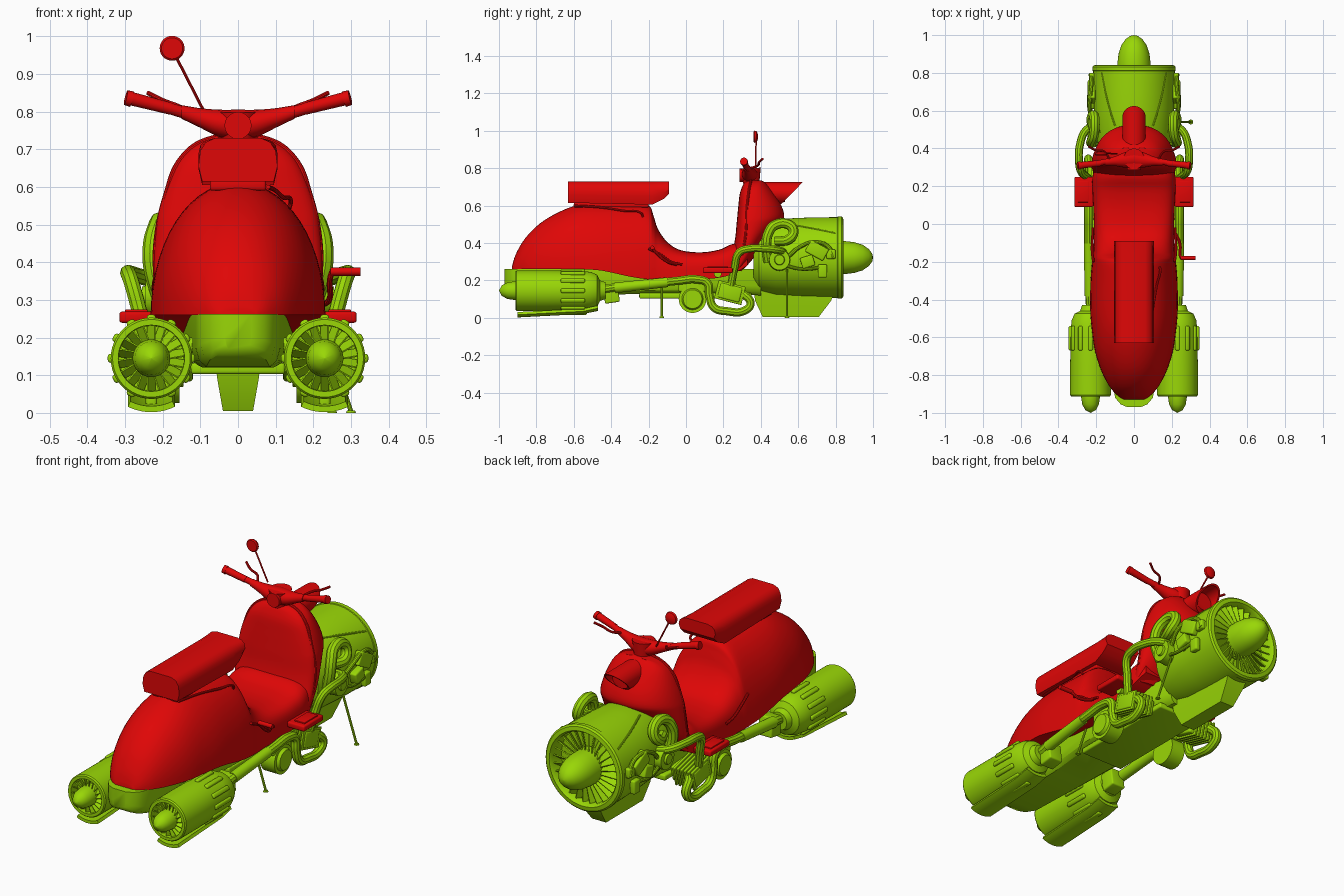
import bpy, bmesh, math
from mathutils import Matrix, Vector

if "Cube" in bpy.data.objects:
    bpy.data.objects.remove(bpy.data.objects["Cube"])

def material(name, col):
    m = bpy.data.materials.new(name)
    m.diffuse_color = col
    m.use_nodes = True
    m.node_tree.nodes["Principled BSDF"].inputs["Base Color"].default_value = m.diffuse_color
    return m

RED = material("red_paint", (0.74, 0.002, 0.002, 1))
GREEN = material("green_metal", (0.32, 0.68, 0.002, 1))
T, R = Matrix.Translation, Matrix.Rotation

def make(name, bm, mat):
    bmesh.ops.remove_doubles(bm, verts=bm.verts, dist=1e-5)
    bmesh.ops.recalc_face_normals(bm, faces=bm.faces)
    me = bpy.data.meshes.new(name)
    bm.to_mesh(me)
    bm.free()
    me.materials.append(mat)
    ob = bpy.data.objects.new(name, me)
    bpy.context.collection.objects.link(ob)
    return ob

def loft(name, rings, mat):
    bm = bmesh.new()
    vs = [[bm.verts.new(p) for p in r] for r in rings]
    n = len(rings[0])
    for a, b in zip(vs, vs[1:]):
        for i in range(n):
            bm.faces.new((a[i], a[(i + 1) % n], b[(i + 1) % n], b[i]))
    bm.faces.new(vs[0])
    bm.faces.new(vs[-1])
    return make(name, bm, mat)

def lathe(name, prof, x, z, mat, n=48):
    """Turn (radius, y) points about an axis along y."""
    ang = [2 * math.pi * i / n for i in range(n)]
    return loft(name, [[(x + max(r, 2e-5) * math.cos(a), y, z + max(r, 2e-5) * math.sin(a)) for a in ang]
                       for r, y in prof], mat)

def radial(name, n, x, y, z, r, size, mat, tilt=0, start=0):
    """Boxes repeated around an axis along y."""
    bm = bmesh.new()
    for i in range(n):
        m = T((x, y, z)) @ R(start + 2 * math.pi * i / n, 4, 'Y') @ T((0, 0, r)) @ R(tilt, 4, 'Z') @ Matrix.Diagonal((*size, 1))
        bmesh.ops.create_cube(bm, size=1, matrix=m)
    return make(name, bm, mat)

def bevel(ob, w, seg=3):
    m = ob.modifiers.new("bevel", 'BEVEL')
    m.width, m.segments = w, seg
    return ob

def box(name, loc, size, mat, rot=0, w=0.008):
    bm = bmesh.new()
    bmesh.ops.create_cube(bm, size=1, matrix=T(loc) @ R(rot, 4, 'X') @ Matrix.Diagonal((*size, 1)))
    return bevel(make(name, bm, mat), w)

def rod(name, a, b, r1, r2, mat, n=20):
    a, b = Vector(a), Vector(b)
    bm = bmesh.new()
    m = T((a + b) / 2) @ (b - a).to_track_quat('Z', 'Y').to_matrix().to_4x4()
    bmesh.ops.create_cone(bm, cap_ends=True, segments=n, radius1=r1, radius2=r2, depth=(b - a).length, matrix=m)
    return make(name, bm, mat)

def tube(name, pts, r, mat, s=1):
    cu = bpy.data.curves.new(name, 'CURVE')
    cu.dimensions, cu.bevel_depth, cu.bevel_resolution, cu.resolution_u, cu.use_fill_caps = '3D', r, 3, 8, True
    sp = cu.splines.new('BEZIER')
    sp.bezier_points.add(len(pts) - 1)
    for bp, p in zip(sp.bezier_points, pts):
        bp.co = (s * p[0], p[1], p[2])
        bp.handle_left_type = bp.handle_right_type = 'AUTO'
    cu.materials.append(mat)
    ob = bpy.data.objects.new(name, cu)
    bpy.context.collection.objects.link(ob)
    return ob

def smooth_rows(rows, k=4):
    """Catmull-Rom interpolation between section rows."""
    out = []
    for i in range(len(rows) - 1):
        p = [rows[max(i - 1, 0)], rows[i], rows[i + 1], rows[min(i + 2, len(rows) - 1)]]
        for j in range(k):
            t = j / k
            out.append([0.5 * (2 * b + (c - a) * t + (2 * a - 5 * b + 4 * c - d) * t * t
                               + (3 * b - a - 3 * c + d) * t ** 3) for a, b, c, d in zip(*p)])
    return out + [list(rows[-1])]

def power(v, n):
    return math.copysign(abs(v) ** (2 / n), v)

# Rear body and floor: y, half width, bottom, top, squareness
rows = [(-.93, .05, .26, .275, 2), (-.91, .085, .26, .34, 2), (-.86, .13, .26, .425, 2.1), (-.78, .172, .26, .505, 2.1),
        (-.68, .205, .26, .565, 2.1), (-.57, .222, .26, .605, 2.05), (-.45, .232, .252, .612, 2.05), (-.3, .23, .22, .61, 2.1),
        (-.2, .222, .205, .6, 2.2), (-.175, .219, .203, .55, 2.4), (-.15, .216, .2, .475, 2.7), (-.1, .213, .2, .405, 3.2),
        (-.03, .212, .2, .362, 4), (.08, .215, .205, .35, 4.5), (.18, .22, .215, .365, 4.5), (.25, .22, .235, .395, 4), (.33, .2, .28, .4, 4)]
half = [math.pi * i / 28 for i in range(29)]
loft("body_shell", [[(w * power(math.cos(a), n), y, zb + (zt - zb) * power(max(math.sin(a), 0), n)) for a in half]
                    for y, w, zb, zt, n in smooth_rows(rows)], RED)

# Leg shield: z, back y, front y, half width
rows = [(.25, .2, .3, .212), (.33, .24, .37, .222), (.42, .262, .43, .224), (.5, .27, .5, .217), (.54, .274, .525, .209),
        (.6, .28, .51, .19), (.66, .287, .475, .163), (.7, .3, .445, .132), (.725, .315, .42, .09), (.735, .34, .4, .04)]
full = [2 * math.pi * i / 48 for i in range(48)]
loft("leg_shield", [[(w * power(math.cos(a), 2.3), y0 + .07 + (((y1 - y0 - .07) * math.sin(a)) if a < math.pi else
                      .07 * power(math.sin(a), 3.5)), z) for a in full] for z, y0, y1, w in smooth_rows(rows)], RED)
# Shield edge trim
tube("shield_trim", [(s * x, y, z) for s, q in ((-1, 1), (1, -1)) for x, y, z in
     [(.216, .3, .33), (.217, .32, .45), (.19, .325, .58), (.15, .335, .675), (.08, .345, .725)][::q]], .008, RED)

# Seat
sec = [(-.095, 0), (-.105, .35), (-.1, .7), (-.086, .9), (-.06, 1), (.06, 1), (.086, .9), (.1, .7), (.105, .35), (.095, 0)]
loft("seat", [[(x, y, zb + (.73 - zb) * t) for x, t in sec] for y, zb in ((-.63, .615), (-.18, .605), (-.12, .635), (-.09, .665))], RED)
box("seat_base", (0, -.4, .605), (.15, .4, .03), RED)
tube("seat_cable", [(.08, -.6, .6), (.1, -.45, .59), (.12, -.33, .572), (.14, -.24, .56), (.135, -.23, .54)], .006, RED)

# Headlight with raked hood and recessed lens
lamp = [[(r * math.cos(a), y + k * .75 * r * math.sin(a) / .06 * .075, .667 + r * .95 * math.sin(a)) for a in full]
        for r, y, k in ((.062, .4, 0), (.062, .5, 0), (.061, .567, 1), (.053, .567, 1), (.05, .53, 0))]
loft("headlight", lamp, RED)

# Handlebar assembly
rod("steering_neck", (0, .35, .7), (0, .345, .8), .04, .055, RED)
loft("handlebar_cowl", [[(x, .345 - abs(x) * .12 + ry * math.cos(a), z + rz * math.sin(a)) for a in full[::3]] for x, ry, rz, z in
     smooth_rows([(-.15, .018, .018, .799), (-.1, .026, .026, .783), (-.05, .04, .036, .769), (0, .046, .04, .765),
                  (.05, .04, .036, .769), (.1, .026, .026, .783), (.15, .018, .018, .799)])], RED)
rod("instrument", (0, .285, .763), (0, .35, .763), .036, .036, RED)
for s in (1, -1):
    rod("handle_tube", (s * .12, .335, .79), (s * .2, .32, .814), .016, .015, RED)
    rod("grip", (s * .18, .322, .808), (s * .29, .31, .836), .016, .018, RED)
    rod("grip_end", (s * .282, .311, .833), (s * .298, .309, .837), .021, .02, RED)
    tube("brake_lever", [(.13, .345, .8), (.16, .385, .815), (.2, .39, .83), (.24, .41, .85)], .006, RED, s)
tube("mirror_stem", [(-.09, .372, .8), (-.172, .375, .96)], .004, RED)
lathe("mirror", [(0, .362), (.028, .362), (.033, .367), (.03, .377), (.015, .384), (0, .385)], -.175, .968, RED, 32)

# Footrests and kick lever
for s in (1, -1):
    box("footrest", (s * .265, .17, .254), (.1, .16, .03), RED)
    box("footrest_pad", (s * .27, .17, .27), (.06, .11, .01), RED, 0, .003)
    tube("body_hook", [(.215, -.2, .37), (.222, -.14, .34), (.22, -.08, .3), (.218, -.02, .285)], .007, RED, s)
tube("kick_arm", [(.22, -.05, .285), (.242, -.1, .3), (.245, -.17, .36), (.25, -.18, .375)], .008, RED)
rod("kick_pedal", (.245, -.18, .375), (.325, -.18, .375), .011, .011, RED)

# Front turbine with open fan mouth
lathe("turbine_nacelle", [(0, .36), (.15, .36), (.185, .39), (.205, .48), (.212, .6), (.215, .7), (.216, .81), (.22, .812),
                          (.22, .832), (.212, .84), (.192, .843), (.183, .83), (.18, .76), (0, .76)], 0, .322, GREEN, 64)
radial("turbine_blades", 28, 0, .795, .322, .135, (.006, .06, .098), GREEN, .6)
lathe("turbine_spinner", [(0, .76), (.088, .77), (.088, .85), (.082, .9), (.068, .945), (.045, .978), (.02, .996), (0, 1)], 0, .322, GREEN, 40)
# Cowl panel seams
for s in (1, -1):
    tube("cowl_seam", [(.17, .8, .452), (.14, .65, .483), (.1, .52, .503)], .005, GREEN, s)
# Keel under the turbine
loft("keel", [[(-w, a, z), (w, a, z), (w, b, z), (-w, b, z)] for z, a, b, w in ((.15, .36, .8, .062), (.09, .37, .775, .055), (.005, .41, .71, .04))], GREEN)

# Chassis tub
tub = [(-1, 1), (-1, .35), (-.92, .12), (-.75, 0), (.75, 0), (.92, .12), (1, .35), (1, 1)]
loft("chassis", [[(w * x, y, zb + (.262 - zb) * t) for x, t in tub] for y, w, zb in
     ((-.97, .035, .17), (-.955, .07, .155), (-.92, .1, .14), (-.85, .112, .122), (-.5, .125, .12), (-.2, .15, .13), (.15, .15, .13), (.4, .1, .12))], GREEN)
box("belly_plate", (0, .05, .118), (.25, .6, .03), GREEN)
for y, z in ((-.56, .18), (.17, .235)):
    rod("crossbar", (-.24, y, z), (.24, y, z), .02, .02, GREEN)

for s in (1, -1):
    x, z = s * .23, .145
    # Rear jets
    lathe("jet_housing", [(0, -.43), (.045, -.43), (.055, -.46), (.085, -.475), (.1, -.51), (.105, -.56), (.108, -.75),
                          (.108, -.905), (.103, -.912), (.088, -.912), (.086, -.86), (0, -.86)], x, z, GREEN)
    lathe("jet_spinner", [(0, -.86), (.05, -.865), (.05, -.915), (.044, -.955), (.028, -.985), (0, -1)], x, z, GREEN, 32)
    radial("jet_blades", 18, x, -.885, z, .068, (.004, .04, .042), GREEN, .5)
    bevel(radial("jet_ribs", 12, x, -.605, z, .107, (.024, .13, .018), GREEN), .008)
    # Curved skid under each jet
    arc = [math.radians(d) for d in range(-116, -63, 4)]
    loft("jet_skid", [[(x + r * math.cos(a), y, z + dz + r * math.sin(a)) for r, q in ((.143, 1), (.127, -1)) for a in arc[::q]]
                      for y, dz in ((-.9, 0), (-.55, .018), (-.47, .035))], GREEN)
    box("skid_strut", (x, -.66, .035), (.03, .26, .04), GREEN)
    box("jet_gearbox", (s * .2, -.4, .13), (.08, .08, .1), GREEN, .15)
    # Exhaust pipe and engine tubing
    tube("exhaust_pipe", [(.23, -.46, .15), (.236, -.36, .165), (.24, -.2, .18), (.242, -.05, .197), (.242, .06, .205), (.242, .115, .185),
                          (.242, .125, .12), (.242, .15, .055), (.242, .22, .035), (.242, .31, .037), (.242, .345, .075), (.235, .31, .125), (.2, .27, .15)], .023, GREEN, s)
    rod("pipe_sleeve", (s * .233, -.38, .16), (s * .24, -.1, .19), .028, .026, GREEN)
    tube("riser_pipe", [(.24, .24, .17), (.262, .26, .27), (.284, .285, .35), (.291, .33, .368), (.286, .42, .37), (.25, .5, .36), (.2, .52, .35)], .021, GREEN, s)
    # Engine drum and finned cylinder head
    rod("engine_drum", (s * .155, .035, .1), (s * .235, .035, .1), .074, .074, GREEN, 32)
    rod("drum_cover", (s * .23, .035, .1), (s * .25, .035, .1), .06, .05, GREEN, 32)
    box("drum_block", (s * .17, .035, .17), (.12, .15, .06), GREEN)
    for i in range(6):
        box("head_fin", (s * (.15 + .02 * i), .235, .135), (.011, .15, .1), GREEN, -.25, .003)
    box("head_core", (s * .19, .235, .135), (.14, .12, .08), GREEN, -.25)
    # Nacelle plumbing
    tube("intake_loop", [(.2, .44, .3), (.225, .43, .39), (.225, .44, .45), (.212, .475, .495), (.208, .55, .498), (.215, .575, .46), (.225, .55, .42), (.2, .48, .41)], .027, GREEN, s)
    rod("pump", (s * .18, .5, .31), (s * .245, .5, .31), .06, .055, GREEN, 24)
    rod("pump_cap", (s * .24, .5, .31), (s * .255, .5, .31), .03, .025, GREEN, 24)
    box("valve_box", (s * .225, .7, .36), (.04, .11, .07), GREEN, -.5)
    box("valve_cap", (s * .225, .65, .3), (.045, .07, .06), GREEN, .3)
    box("valve_base", (s * .22, .73, .25), (.03, .05, .07), GREEN)
    box("valve_lid", (s * .222, .775, .34), (.03, .05, .05), GREEN)
    tube("valve_line", [(.22, .55, .33), (.235, .61, .38), (.23, .69, .405), (.225, .76, .38), (.23, .79, .32)], .011, GREEN, s)
    tube("drain_line", [(.22, .53, .28), (.23, .62, .26), (.225, .73, .27)], .009, GREEN, s)

# Prop stands on the right
for y, x0, z0, x1 in ((-.13, .2, .16, .25), (.54, .215, .26, .3)):
    rod("prop_stand", (x0, y, z0), (x1, y, .004), .006, .006, GREEN, 10)
    rod("stand_foot", (x1, y, 0), (x1, y, .006), .013, .011, GREEN, 12)

# Turn tubes into meshes and smooth everything
bpy.ops.object.select_all(action='SELECT')
for ob in bpy.context.collection.objects:
    if ob.type == 'CURVE':
        bpy.context.view_layer.objects.active = ob
bpy.ops.object.convert(target='MESH')
bpy.ops.object.select_all(action='SELECT')
bpy.ops.object.shade_smooth_by_angle(angle=math.radians(35))
